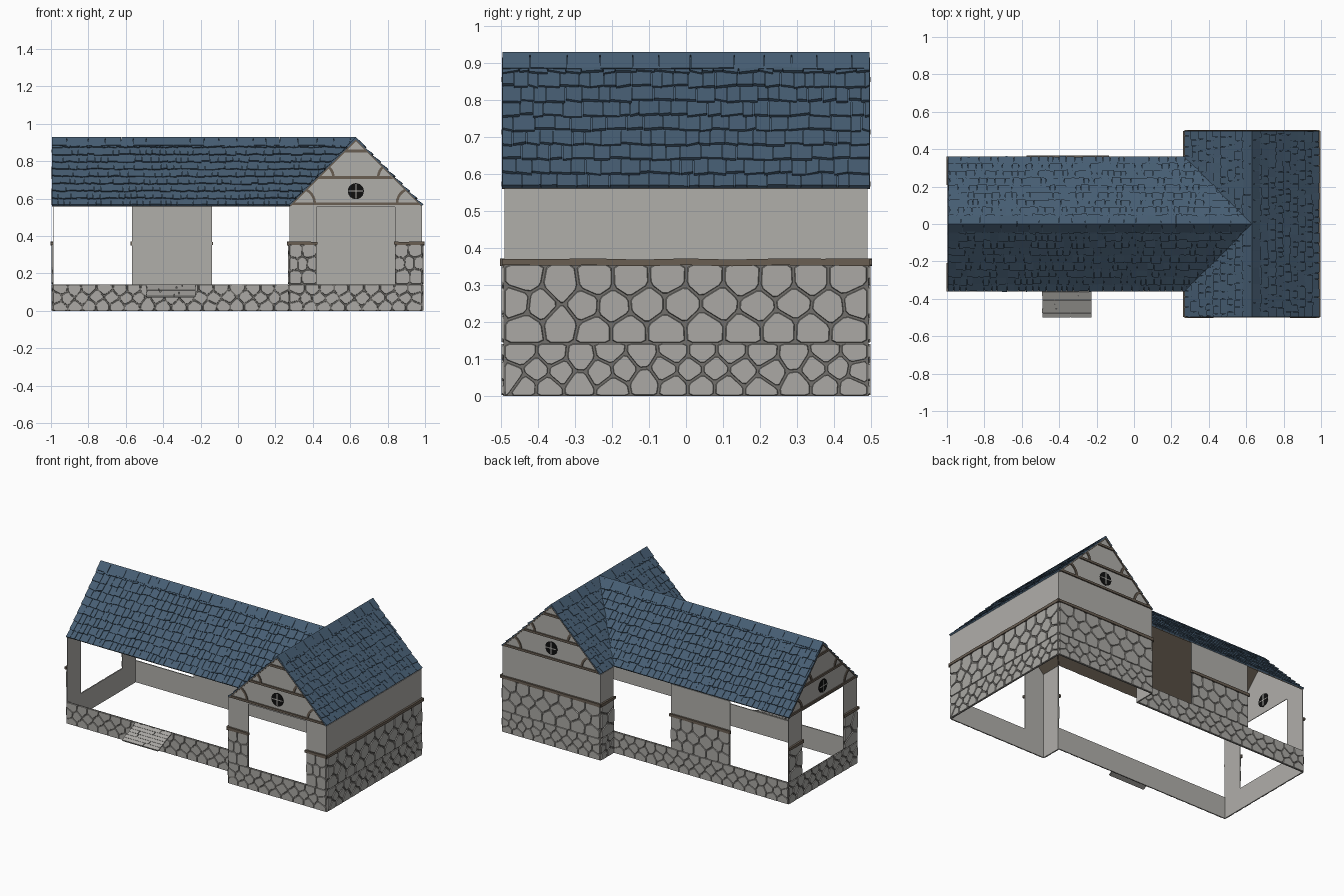
import bpy, bmesh, math, random
from mathutils import Vector as V

if "Cube" in bpy.data.objects:
    bpy.data.objects.remove(bpy.data.objects["Cube"])

random.seed(7)
Z = V((0, 0, 1))


def material(name, rgb):
    m = bpy.data.materials.new(name)
    m.diffuse_color = (*rgb, 1)
    m.use_nodes = True
    m.node_tree.nodes["Principled BSDF"].inputs["Base Color"].default_value = m.diffuse_color
    return m


PLASTER = material("plaster", (.435, .425, .402))
STONE = material("stone", (.405, .395, .373))
MORTAR = material("mortar", (.17, .163, .15))
WOOD = material("brown wood", (.142, .113, .086))
SLATE = material("blue slate", (.062, .111, .172))
GLASS = material("black glass", (.005, .005, .005))
MATS = [PLASTER, STONE, MORTAR, WOOD, SLATE, GLASS]


def frame(o, u, v):
    """Map (along, up, out) to world space."""
    o, u, v = V(o), V(u).normalized(), V(v).normalized()
    n = u.cross(v)
    return lambda a, b, d: o + u * a + v * b + n * d


class Part:
    def __init__(self, name):
        self.name, self.bm = name, bmesh.new()

    def face(self, vs, mat):
        self.bm.faces.new(vs).material_index = MATS.index(mat)

    def prism(self, f, pts, d0, d1, top, side=None, bottom=None, taper=1.0):
        """Extrude a 2D outline from depth d0 to d1 (number or one per point)."""
        n = len(pts)
        ds = d1 if isinstance(d1, list) else [d1] * n
        cx, cy = sum(p[0] for p in pts) / n, sum(p[1] for p in pts) / n
        lo = [self.bm.verts.new(f(a, b, d0)) for a, b in pts]
        hi = [self.bm.verts.new(f(cx + (a - cx) * taper, cy + (b - cy) * taper, d))
              for (a, b), d in zip(pts, ds)]
        self.face(hi, top)
        self.face(lo[::-1], bottom or side or top)
        for i in range(n):
            j = (i + 1) % n
            self.face([lo[i], lo[j], hi[j], hi[i]], side or top)

    def box(self, f, a0, a1, b0, b1, d0, d1, *mats):
        self.prism(f, [(a0, b0), (a1, b0), (a1, b1), (a0, b1)], d0, d1, *mats)

    def done(self):
        bmesh.ops.remove_doubles(self.bm, verts=self.bm.verts, dist=1e-6)
        me = bpy.data.meshes.new(self.name)
        self.bm.to_mesh(me)
        self.bm.free()
        for m in MATS:
            me.materials.append(m)
        bpy.context.collection.objects.link(bpy.data.objects.new(self.name, me))


def clip(poly, p, n):
    out = []
    for i, a in enumerate(poly):
        b = poly[(i + 1) % len(poly)]
        da, db = (a - p).dot(n), (b - p).dot(n)
        if da <= 0:
            out.append(a)
        if da * db < 0:
            out.append(a + (b - a) * (da / (da - db)))
    return out


def cells(seeds, rect, reach, gap):
    for s in seeds:
        poly = rect
        for t in seeds:
            if t is not s and (t - s).length < reach:
                n = (t - s).normalized()
                poly = clip(poly, (s + t) / 2 - n * gap, n)
        yield poly


def stones(part, f, a0, a1, z0, z1, pw, ph):
    """Irregular rubble: relaxed cells shrunk apart, over a mortar bed."""
    part.box(f, a0, a1, z0, z1, 0, .002, MORTAR)
    nx, nz = max(1, round((a1 - a0) / pw)), round((z1 - z0) / ph)
    w, h = (a1 - a0) / nx, (z1 - z0) / nz
    seeds = [V((min(max(a0 + w * (i + .5 * (1 - k % 2) + random.uniform(-.28, .28)), a0 + .01), a1 - .01),
                z0 + h * (k + .5 + random.uniform(-.25, .25))))
             for k in range(nz) for i in range(nx + k % 2)]
    g = .001
    rect = [V((a0 + g, z0 + g)), V((a1 - g, z0 + g)), V((a1 - g, z1 - g)), V((a0 + g, z1 - g))]
    seeds = [sum(p, V((0, 0))) / len(p) for p in cells(seeds, rect, 3 * pw, 0) if len(p) > 2]
    for poly in cells(seeds, rect, 3 * pw, .0026):
        if len(poly) > 2:
            pairs = list(zip(poly, poly[1:] + poly[:1]))
            soft = [tuple(a.lerp(b, t)) for a, b in pairs for t in (.14, .86)]
            part.prism(f, soft, 0, .007, STONE, taper=.94)


# Footprint corners, counterclockwise from the front left
A, B, C, D = (-.99, -.355), (.275, -.355), (.275, -.491), (.985, -.491)
E, F, G, H = (.985, .491), (.275, .491), (.275, .355), (-.99, .355)
EDGES = list(zip([A, B, C, D, E, F, G, H], [B, C, D, E, F, G, H, A]))
# Wall stretches above the plinth, by edge; None means the full length
UPPER = {1: None, 2: [(0, .145), (.565, .71)], 3: None, 4: None, 5: None,
         6: [(.415, .843)], 7: [(0, .14), (.57, .71)]}

plinth, plaster = Part("stone_plinth"), Part("plaster_walls")
lower, band = Part("stone_lower_walls"), Part("wood_band")
for i, (p, q) in enumerate(EDGES):
    u = V((q[0] - p[0], q[1] - p[1], 0))
    f = frame((*p, 0), u, Z)
    plaster.box(f, 0, u.length, 0, .142, -.004, 0, PLASTER)
    stones(plinth, f, 0, u.length, 0, .142, .08, .047)
    if i in UPPER:
        for a, b in UPPER[i] or [(0, u.length)]:
            plaster.box(f, a, b, .142, .56, -.004, 0, PLASTER)
            stones(lower, f, a, b, .142, .356, .095, .07)
            # Slightly wavy board
            n = max(2, round((b - a) / .12))
            xs = [a - .006 + (b - a + .012) * k / n for k in range(n + 1)]
            wave = [random.uniform(-.002, .002) for _ in xs]
            band.prism(f, [(x, .352 + y) for x, y in zip(xs, wave)] +
                       [(x, .37 + y) for x, y in zip(xs[::-1], wave)], 0, .012, WOOD)
for part in (plinth, plaster, lower, band):
    part.done()


# Gables with beams, curved braces and a round window
def gable(name, o, u):
    f = frame(o, u, Z)
    wall, timber, window = Part(name + "_wall"), Part(name + "_timbers"), Part(name + "_window")
    wall.prism(f, [(-.355, .555), (.355, .555), (0, .91)], -.004, 0, PLASTER)
    for z, half in ((.573, .345), (.713, .2), (.855, .06)):
        timber.prism(f, [(-half, z - .007), (half, z - .007),
                         (half - .014, z + .007), (.014 - half, z + .007)], 0, .008, WOOD)
    for cx, cz, r, end in ((.30, .575, .08, 115), (.19, .715, .07, 132)):
        ang = [math.radians(180 + (end - 180) * k / 5) for k in range(6)]
        for s in (1, -1):
            for t0, t1 in zip(ang, ang[1:]):
                timber.prism(f, [(s * (cx + R * math.cos(t)), cz + R * math.sin(t)) for R, t in
                                 ((r + .007, t0), (r + .007, t1), (r - .007, t1), (r - .007, t0))],
                             0, .006, WOOD)
    disc = [(.043 * math.cos(k * math.pi / 12), .64 + .043 * math.sin(k * math.pi / 12))
            for k in range(24)]
    window.prism(f, disc, -.006, .003, GLASS)
    for d0, d1 in ((.003, .005), (-.008, -.006)):
        window.box(f, -.003, .003, .602, .678, d0, d1, PLASTER)
        window.box(f, -.038, .038, .637, .643, d0, d1, PLASTER)
    for part in (wall, timber, window):
        bmesh.ops.recalc_face_normals(part.bm, faces=part.bm.faces)
        part.done()


gable("front_gable", (.63, -.491, 0), (1, 0, 0))
gable("back_gable", (.63, .491, 0), (-1, 0, 0))
gable("left_gable", (-.99, 0, 0), (0, -1, 0))

# Roof slopes: frame, then start and end along the slope at distance h from the ridge
W, RIDGE, ROWS = .352, .914, 9
EAVE, S = RIDGE - W, W * math.sqrt(2)
main_front = frame((0, -W, EAVE), (1, 0, 0), (0, 1, 1))
main_back = frame((0, W, EAVE), (-1, 0, 0), (0, -1, 1))
cross_right = frame((.63 + W, 0, EAVE), (0, 1, 0), (-1, 0, 1))
cross_left = frame((.63 - W, 0, EAVE), (0, -1, 0), (1, 0, 1))
SLOPES = [("main_front", main_front, lambda h: -.995, lambda h: .63 - h),
          ("main_back", main_back, lambda h: h - .63, lambda h: .995),
          ("cross_right", cross_right, lambda h: -.497, lambda h: .497),
          ("cross_left_back", cross_left, lambda h: -.497, lambda h: -h),
          ("cross_left_front", cross_left, lambda h: h, lambda h: .497)]


def course(part, f, lo, hi, v0, v1, wmin, wmax, d_low, d_top, ragged):
    h0, h1 = W - v0 / math.sqrt(2), max(0, W - v1 / math.sqrt(2))
    clamp = lambda x, h: min(max(x, lo(h)), hi(h))
    a, end = min(lo(h0), lo(h1)), max(hi(h0), hi(h1))
    while a < end - .004:
        b = min(a + random.uniform(wmin, wmax), end)
        p = [clamp(a + .001, h0), clamp(b - .001, h0), clamp(b - .001, h1), clamp(a + .001, h1)]
        if p[1] - p[0] + p[2] - p[3] > .004:
            r0, r1 = random.uniform(0, ragged), random.uniform(0, ragged)
            d = d_low + random.uniform(-.002, .002)
            part.prism(f, [(p[0], v0 - r0), (p[1], v0 - r1), (p[2], v1), (p[3], v1)],
                       0, [d, d, d_top, d_top], SLATE)
        a = b


for name, f, lo, hi in SLOPES:
    deck, tiles = Part(name + "_roof_deck"), Part(name + "_roof_tiles")
    outline = [(lo(W), 0), (hi(W), 0), (hi(0), S), (lo(0), S)]
    if abs(hi(0) - lo(0)) < .001:
        outline.pop()
    deck.prism(f, outline, -.005, .001, SLATE, WOOD, WOOD)
    step = S / ROWS
    for k in range(ROWS):
        course(tiles, f, lo, hi, k * step, (k + 1) * step, .025, .06, .011, .003,
               .013 if k else .002)
    # Ridge cap
    course(tiles, f, lo, hi, S - .05, S + .011, .06, .12, .012, .011, .003)
    deck.done()
    tiles.done()

# Sloping entry step made of short slabs
ramp = Part("entry_step")
f = frame((-.36, -.497, .075), (1, 0, 0), (0, .137, .06))
ramp.box(f, -.128, .128, 0, .15, -.004, 0, STONE)
for k in range(6):
    cut = random.uniform(-.07, .07)
    for a, b in ((-.132, cut - .001), (cut + .001, .132)):
        ramp.box(f, a + random.uniform(0, .006), b, k * .025 + .0005, k * .025 + .0242, 0, .006, STONE)
ramp.done()
